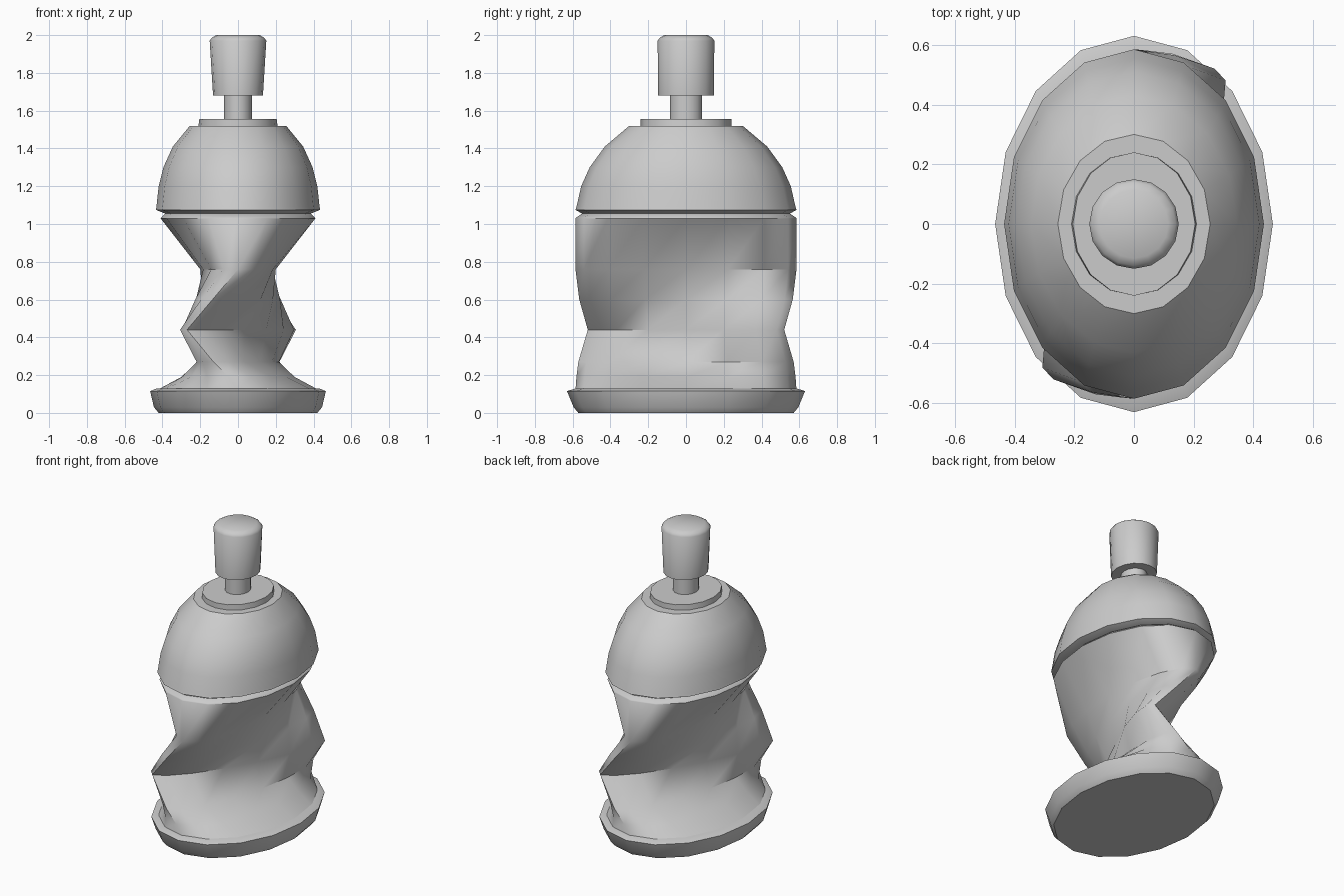
import bpy, bmesh, math

cube = bpy.data.objects.get("Cube")
if cube:
    bpy.data.objects.remove(cube, do_unlink=True)

SIDES = 16

grey = bpy.data.materials.new("plain_grey")
grey.use_nodes = True
grey.diffuse_color = (0.6, 0.6, 0.6, 1)
grey.node_tree.nodes["Principled BSDF"].inputs["Base Color"].default_value = (0.6, 0.6, 0.6, 1)


def loft(name, rings, angle=35):
    """Skin oval rings given as (z, half width, half depth, sideways shear)."""
    bm = bmesh.new()
    loops = []
    for z, w, d, shear in rings:
        loop = []
        for i in range(SIDES):
            t = math.tau * i / SIDES
            x = w * math.cos(t) + shear * math.sin(t)
            loop.append(bm.verts.new((x, d * math.sin(t), z)))
        loops.append(loop)
    for low, high in zip(loops, loops[1:]):
        for i in range(SIDES):
            j = (i + 1) % SIDES
            bm.faces.new((low[i], low[j], high[j], high[i]))
    bm.faces.new(loops[0][::-1])
    bm.faces.new(loops[-1])
    bmesh.ops.recalc_face_normals(bm, faces=bm.faces)
    mesh = bpy.data.meshes.new(name)
    bm.to_mesh(mesh)
    bm.free()
    mesh.materials.append(grey)
    obj = bpy.data.objects.new(name, mesh)
    bpy.context.collection.objects.link(obj)
    bpy.ops.object.select_all(action='DESELECT')
    obj.select_set(True)
    bpy.context.view_layer.objects.active = obj
    bpy.ops.object.shade_smooth_by_angle(angle=math.radians(angle))
    return obj


# Flared base rim
loft("base_rim", [
    (0.0, 0.42, 0.57, 0),
    (0.03, 0.445, 0.595, 0),
    (0.115, 0.465, 0.63, 0),
    (0.13, 0.43, 0.585, 0),
], 45)

# Crushed body, pinched in width and skewed around the middle
loft("crushed_body", [
    (0.12, 0.43, 0.585, 0),
    (0.19, 0.30, 0.58, 0.05),
    (0.27, 0.18, 0.57, 0.13),
    (0.44, 0.15, 0.52, 0.27),
    (0.60, 0.185, 0.565, 0.135),
    (0.76, 0.20, 0.585, 0),
    (1.03, 0.41, 0.585, 0),
    (1.035, 0.405, 0.58, 0),
    (1.055, 0.385, 0.55, 0),
], 50)

# Domed shoulder with its lip
loft("shoulder_dome", [
    (1.055, 0.385, 0.55, 0),
    (1.075, 0.435, 0.585, 0),
    (1.09, 0.432, 0.58, 0),
    (1.20, 0.42, 0.555, 0),
    (1.30, 0.395, 0.51, 0),
    (1.41, 0.345, 0.43, 0),
    (1.52, 0.255, 0.30, 0),
])

# Valve collar and stem
loft("valve_collar", [
    (1.515, 0.21, 0.24, 0),
    (1.555, 0.205, 0.24, 0),
])
loft("valve_stem", [
    (1.55, 0.075, 0.085, 0),
    (1.69, 0.075, 0.085, 0),
])

# Push button with a softly rounded top
loft("push_button", [
    (1.68, 0.132, 0.148, 0),
    (1.97, 0.15, 0.15, 0),
    (1.985, 0.14, 0.14, 0),
    (2.0, 0.115, 0.115, 0),
], 50)
